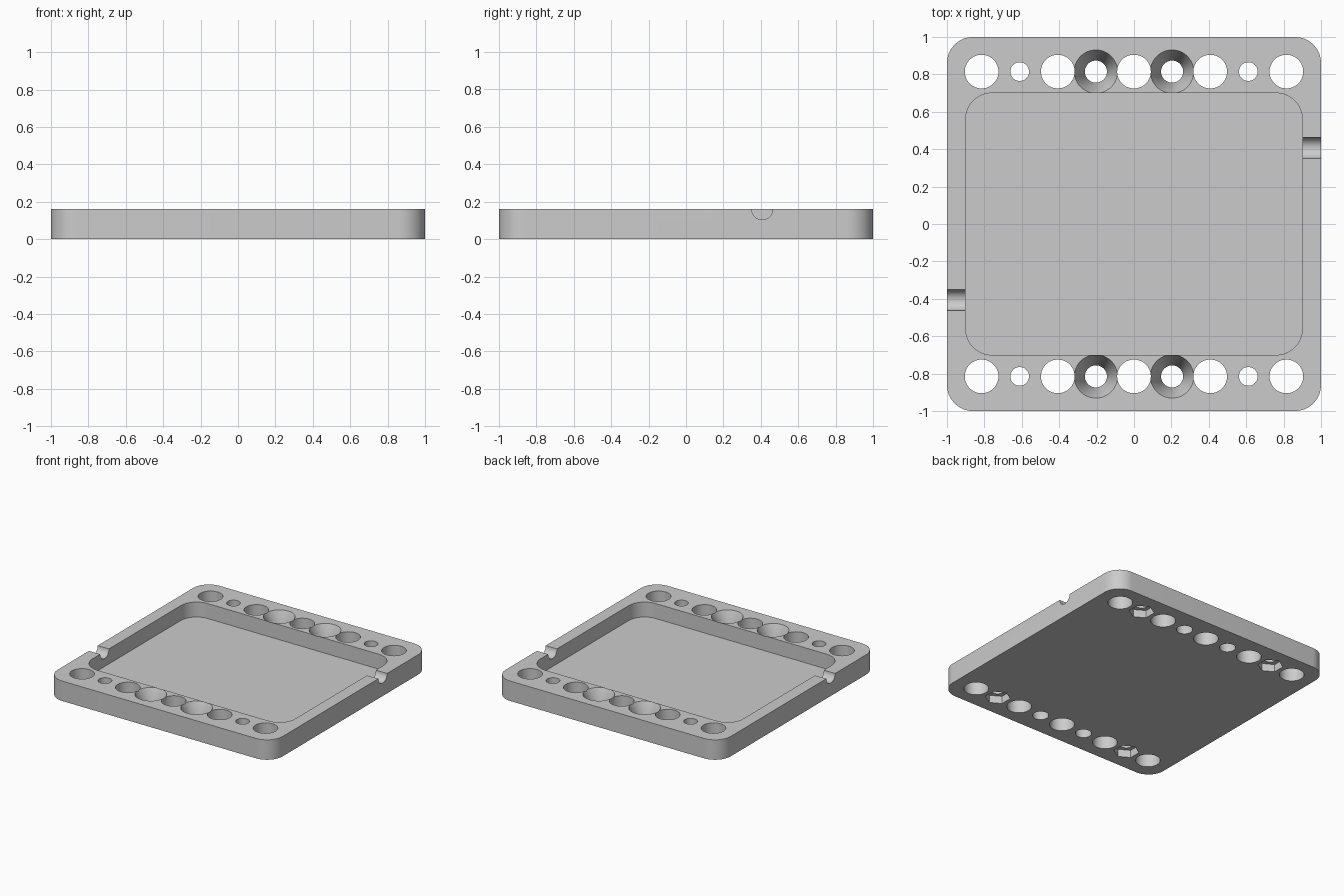
import bpy
import bmesh
from math import cos, sin, pi
from mathutils import Matrix

cube = bpy.data.objects.get("Cube")
if cube:
    bpy.data.objects.remove(cube, do_unlink=True)

HEIGHT = 0.16
FLOOR = 0.04
PITCH = 0.2037
ROW = 4 * PITCH

grey = bpy.data.materials.new("light_grey")
grey.use_nodes = True
grey.diffuse_color = (0.6, 0.6, 0.6, 1)
grey.node_tree.nodes["Principled BSDF"].inputs["Base Color"].default_value = grey.diffuse_color


def make_object(name, bm):
    bmesh.ops.recalc_face_normals(bm, faces=bm.faces)
    mesh = bpy.data.meshes.new(name)
    bm.to_mesh(mesh)
    bm.free()
    mesh.materials.append(grey)
    obj = bpy.data.objects.new(name, mesh)
    bpy.context.scene.collection.objects.link(obj)
    return obj


def rounded_block(name, hx, hy, radius, z0, z1, steps=12):
    """Upright block with rounded corners."""
    bm = bmesh.new()
    verts = []
    for k, (sx, sy) in enumerate([(1, 1), (-1, 1), (-1, -1), (1, -1)]):
        for i in range(steps + 1):
            a = (k + i / steps) * pi / 2
            verts.append(bm.verts.new((sx * (hx - radius) + radius * cos(a),
                                       sy * (hy - radius) + radius * sin(a), z0)))
    base = bm.faces.new(verts)
    top = bmesh.ops.extrude_face_region(bm, geom=[base])["geom"]
    bmesh.ops.translate(bm, vec=(0, 0, z1 - z0),
                        verts=[v for v in top if isinstance(v, bmesh.types.BMVert)])
    return make_object(name, bm)


def hole_cutters(name, columns, r0, r1, z0, z1, sides=48):
    """Round, tapered or hexagonal plugs on both hole rows."""
    bm = bmesh.new()
    for c in columns:
        for y in (-ROW, ROW):
            bmesh.ops.create_cone(bm, cap_ends=True, segments=sides, radius1=r0, radius2=r1,
                                  depth=z1 - z0,
                                  matrix=Matrix.Translation((c * PITCH, y, (z0 + z1) / 2)))
    return make_object(name, bm)


def groove_cutters():
    """Sideways cylinders for the two half-round cable grooves."""
    bm = bmesh.new()
    for s in (-1, 1):
        bmesh.ops.create_cone(bm, cap_ends=True, segments=48, radius1=0.056, radius2=0.056,
                              depth=0.16,
                              matrix=Matrix.Translation((s * 0.95, s * 2 * PITCH, HEIGHT))
                              @ Matrix.Rotation(pi / 2, 4, 'Y'))
    return make_object("groove_cutter", bm)


# Tray body
tray = rounded_block("tray", 1, 1, 0.14, 0, HEIGHT)

# Pocket, grooves and holes; the countersink taper continues above the rim
low, high = -0.05, HEIGHT + 0.05
sink_r, bore_r, sink_z = 0.116, 0.059, 0.03
slope = (sink_r - bore_r) / (HEIGHT - sink_z)
cutters = [
    rounded_block("pocket_cutter", 0.9, 0.7, 0.14, FLOOR, high),
    groove_cutters(),
    hole_cutters("large_hole_cutter", (-4, -2, 0, 2, 4), 0.09, 0.09, low, high),
    hole_cutters("bore_cutter", (-1, 1), bore_r, bore_r, low, high),
    hole_cutters("countersink_cutter", (-1, 1), bore_r, bore_r + slope * (high - sink_z),
                 sink_z, high),
    hole_cutters("bolt_hole_cutter", (-3, 3), 0.05, 0.05, low, high),
    hole_cutters("nut_recess_cutter", (-3, 3), 0.093, 0.093, low, 0.06, sides=6),
]

bpy.ops.object.select_all(action='DESELECT')
bpy.context.view_layer.objects.active = tray
tray.select_set(True)
for cutter in cutters:
    cutter.hide_render = True
    mod = tray.modifiers.new(cutter.name, 'BOOLEAN')
    mod.operation = 'DIFFERENCE'
    mod.solver = 'EXACT'
    mod.object = cutter
    bpy.ops.object.modifier_apply(modifier=mod.name)
    bpy.data.objects.remove(cutter, do_unlink=True)

bpy.ops.object.shade_smooth_by_angle(angle=pi / 6)
